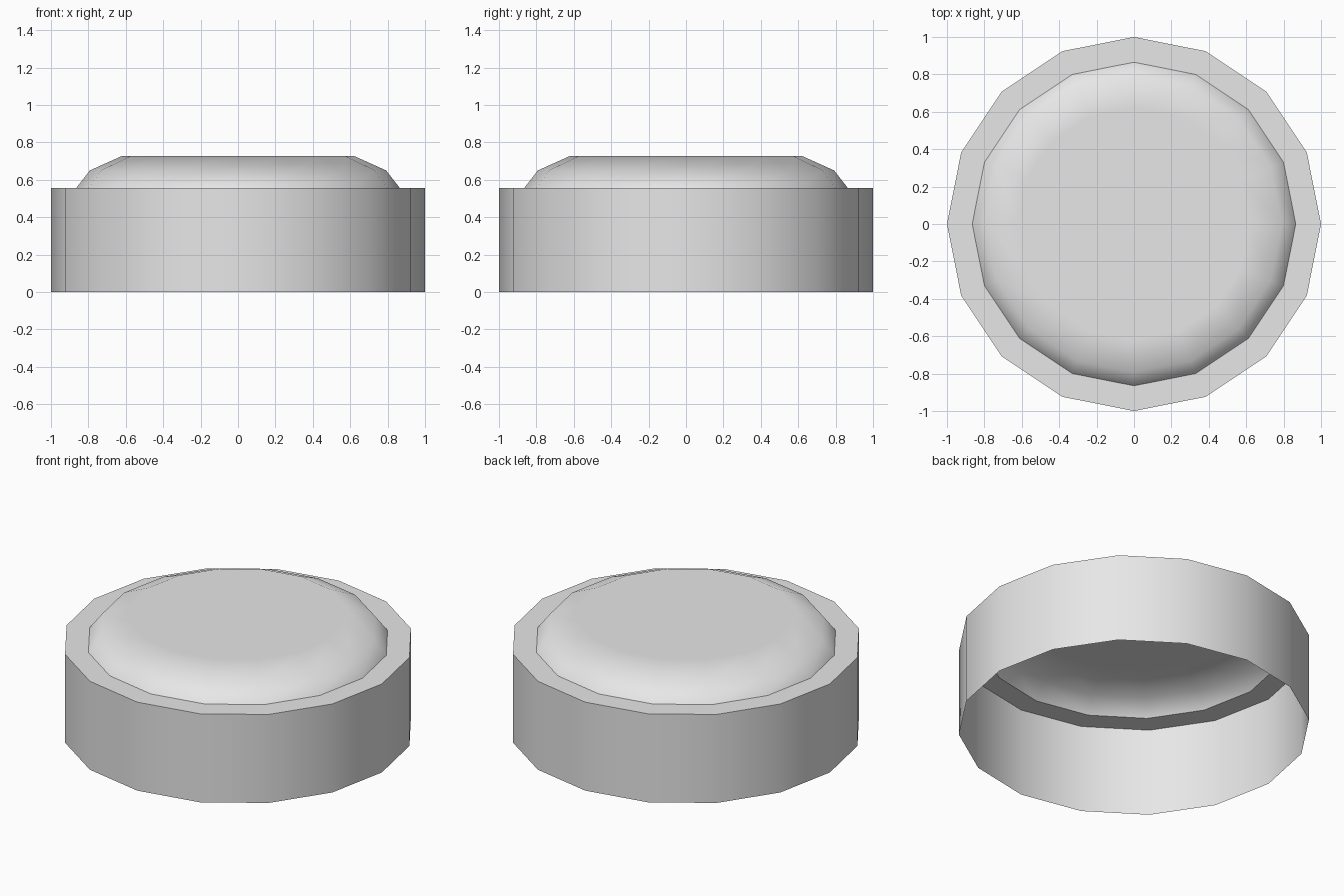
import bpy, bmesh, math

if "Cube" in bpy.data.objects:
    bpy.data.objects.remove(bpy.data.objects["Cube"])

SIDES = 16
# open-bottomed cap profile: (radius, height)
PROFILE = [(1.0, 0.0), (1.0, 0.556), (0.865, 0.556), (0.792, 0.65), (0.621, 0.727)]

grey = bpy.data.materials.new("light grey")
grey.diffuse_color = (0.8, 0.8, 0.8, 1)
grey.use_nodes = True
grey.node_tree.nodes["Principled BSDF"].inputs["Base Color"].default_value = grey.diffuse_color

# rings joined by quads, closed by a flat top
bm = bmesh.new()
rings = []
for r, z in PROFILE:
    rings.append([bm.verts.new((r * math.cos(2 * math.pi * i / SIDES),
                                r * math.sin(2 * math.pi * i / SIDES), z))
                  for i in range(SIDES)])
for a, b in zip(rings, rings[1:]):
    for i in range(SIDES):
        j = (i + 1) % SIDES
        bm.faces.new((a[i], a[j], b[j], b[i]))
bm.faces.new(rings[-1])
bm.normal_update()

mesh = bpy.data.meshes.new("cap")
bm.to_mesh(mesh)
bm.free()
mesh.materials.append(grey)
cap = bpy.data.objects.new("cap", mesh)
bpy.context.collection.objects.link(cap)

# smooth walls and dome, sharp rim and ledge, flat-looking top
bpy.context.view_layer.objects.active = cap
cap.select_set(True)
bpy.ops.object.shade_smooth_by_angle(angle=math.radians(35))
weighted = cap.modifiers.new("weighted normals", 'WEIGHTED_NORMAL')
weighted.keep_sharp = True
weighted.weight = 100
